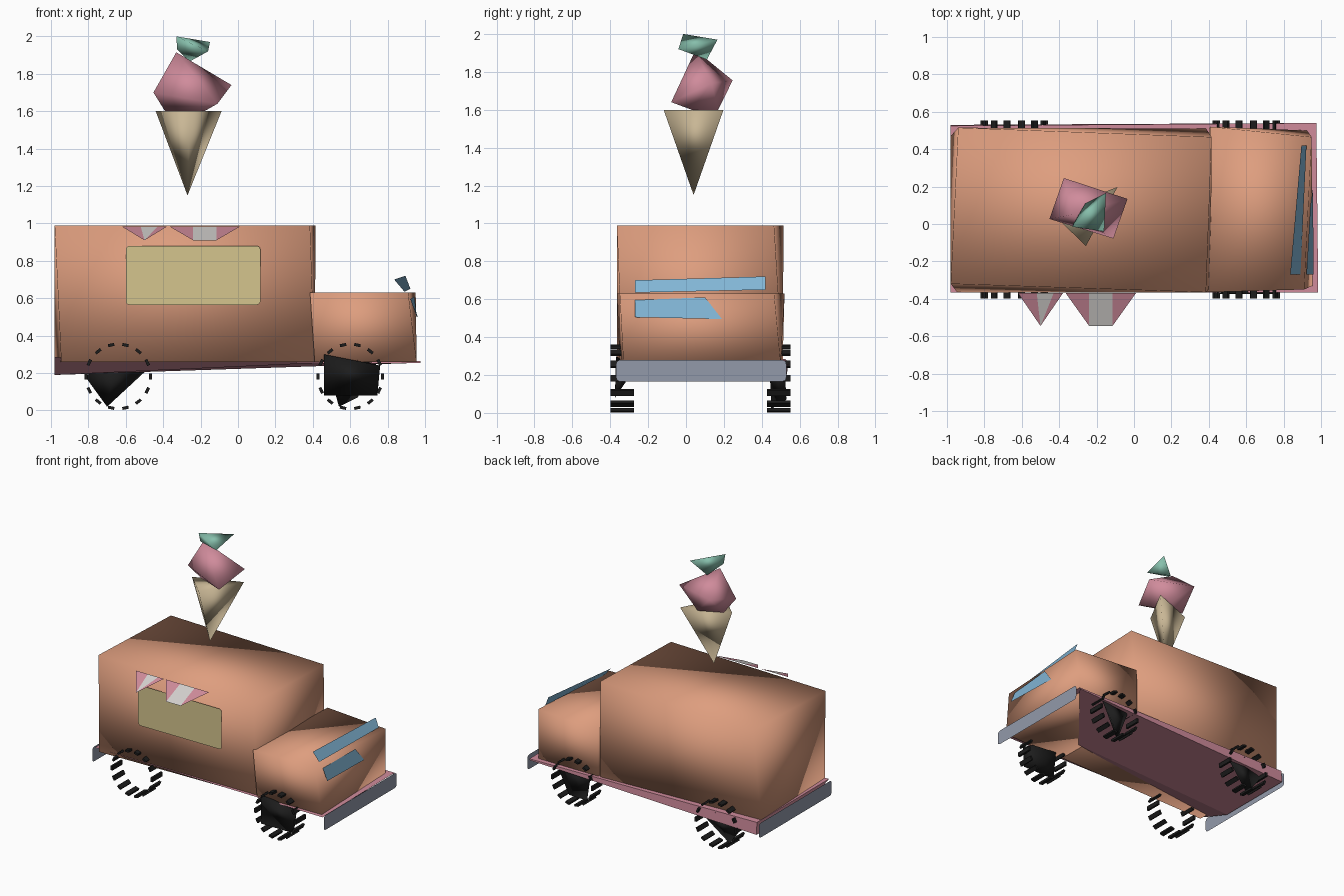
import bpy, bmesh, math
from mathutils import Matrix, Vector

if "Cube" in bpy.data.objects:
    bpy.data.objects.remove(bpy.data.objects["Cube"])


def mat(name, r, g, b):
    m = bpy.data.materials.new(name)
    m.diffuse_color = (r, g, b, 1)
    m.use_nodes = True
    m.node_tree.nodes["Principled BSDF"].inputs["Base Color"].default_value = m.diffuse_color
    return m


ORANGE = mat("peach_paint", .73, .34, .21)
PINK = mat("pink", .63, .26, .33)
GREEN = mat("mint", .24, .52, .41)
TAN = mat("wafer", .58, .47, .30)
YELLOW = mat("window_yellow", .66, .56, .27)
BLUE = mat("glass_blue", .22, .46, .66)
BLACK = mat("tyre_black", .012, .012, .012)
STEEL = mat("bumper_grey", .29, .32, .40)
WHITE = mat("awning_white", .66, .64, .62)


def finish(name, bm, mats, smooth=True):
    me = bpy.data.meshes.new(name)
    bm.to_mesh(me)
    bm.free()
    for m in mats:
        me.materials.append(m)
    for p in me.polygons:
        p.use_smooth = smooth
    ob = bpy.data.objects.new(name, me)
    bpy.context.collection.objects.link(ob)
    return ob


def hull(name, pts, m):
    """Closed lump around a few corner points."""
    bm = bmesh.new()
    vs = [bm.verts.new(p) for p in pts]
    res = bmesh.ops.convex_hull(bm, input=vs)
    bmesh.ops.delete(bm, geom=[v for v in res["geom_interior"] if isinstance(v, bmesh.types.BMVert)],
                     context='VERTS')
    bmesh.ops.recalc_face_normals(bm, faces=bm.faces)
    return finish(name, bm, [m])


def sheet(name, polys, mats, ids=None):
    """Flat polygons, one material index each."""
    bm = bmesh.new()
    for i, poly in enumerate(polys):
        f = bm.faces.new([bm.verts.new(p) for p in poly])
        f.material_index = ids[i] if ids else 0
    return finish(name, bm, mats)


def rounded(u0, u1, v0, v1, r):
    """Outline of a rounded rectangle, counter-clockwise."""
    out = []
    for k, (cu, cv) in enumerate([(u1 - r, v1 - r), (u0 + r, v1 - r), (u0 + r, v0 + r), (u1 - r, v0 + r)]):
        for j in range(4):
            a = math.radians(90 * k + 30 * j)
            out.append((cu + r * math.cos(a), cv + r * math.sin(a)))
    return out


def twisted_box(name, top, bottom, z1, z0, m):
    """Box whose top and bottom outlines differ slightly."""
    bm = bmesh.new()
    t = [bm.verts.new((x, y, z1)) for x, y in top]
    b = [bm.verts.new((x, y, z0)) for x, y in bottom]
    bm.faces.new(t)
    bm.faces.new(b[::-1])
    for i in range(4):
        j = (i + 1) % 4
        bm.faces.new((b[i], b[j], t[j], t[i]))
    bmesh.ops.recalc_face_normals(bm, faces=bm.faces)
    return finish(name, bm, [m])


# van body and cab
twisted_box("van_body", [(-.98, -.32), (.385, -.365), (.415, .465), (-.94, .515)],
            [(-.945, -.365), (.41, -.335), (.385, .51), (-.98, .47)], .99, .26, ORANGE)
twisted_box("cab", [(.385, -.365), (.91, -.35), (.95, .465), (.41, .52)],
            [(.41, -.35), (.955, -.33), (.925, .50), (.40, .51)], .63, .26, ORANGE)

# chassis: flat flange plus a wedge that deepens to the rear
flange = [(-.98, -.365, .285), (.985, -.365, .265), (.975, .54, .265), (-.98, .525, .285)]
low = [(-.98, -.1, .19), (.45, -.1, .255), (.975, .54, .255), (-.98, .53, .19)]
sheet("chassis", [flange, low[::-1], [flange[0], flange[3], low[3], low[0]],
                  [flange[0], low[0], low[1]], [flange[3], flange[2], low[2], low[3]]], [PINK])

# bumpers
for name, x in (("front_bumper", 1), ("rear_bumper", -1)):
    ring = [(x, y, z) for y, z in rounded(-.37, .53, .165, .28, .025)]
    sheet(name, [ring if x > 0 else ring[::-1]], [STEEL])

# serving window
sheet("serving_window", [[(x, -.374, z) for x, z in rounded(-.60, .12, .565, .88, .02)]], [YELLOW])


# awning flaps, sloping down from the wall
def awn(x, t):
    return (x, -.37 - .175 * t, .983 - .073 * t)


sheet("awning", [
    [awn(-.62, 0), awn(-.50, 1), awn(-.52, 0)],
    [awn(-.52, 0), awn(-.50, 1), awn(-.43, 0)],
    [awn(-.43, 0), awn(-.50, 1), awn(-.38, 0)],
    [awn(-.365, 0), awn(-.24, 1), awn(-.24, 0)],
    [awn(-.24, 0), awn(-.24, 1), awn(-.115, 1), awn(-.115, 0)],
    [awn(-.115, 0), awn(-.115, 1), awn(.01, 0)]], [PINK, WHITE], [0, 1, 0, 0, 1, 0])

# windscreen strips
sheet("windscreen", [
    [(.835, -.27, .70), (.89, -.27, .635), (.922, .42, .65), (.895, .42, .72)],
    [(.922, -.27, .595), (.96, -.27, .505), (.957, .19, .495), (.943, .10, .61)]], [BLUE])

# tyre treads: a ring of lugs at each wheel
for cx, where in ((-.64, "rear"), (.60, "front")):
    for cy, side in ((-.337, "near"), (.49, "far")):
        bm = bmesh.new()
        for k in range(14):
            a = 2 * math.pi * k / 14
            d = Vector((math.cos(a), 0, math.sin(a))) * .172
            bmesh.ops.create_cube(bm, size=1, matrix=Matrix.Translation(Vector((cx, cy, .182)) + d)
                                  @ Matrix.Rotation(-a, 4, 'Y') @ Matrix.Diagonal((.016, .125, .034, 1)))
        finish(f"{where}_{side}_tread", bm, [BLACK], False)

# wheel cores
hull("front_near_wheel", [(.46, -.37, .30), (.76, -.37, .24), (.745, -.375, .08), (.46, -.375, .08),
                          (.50, -.30, .26), (.72, -.30, .24), (.60, -.32, .16)], BLACK)
hull("front_far_wheel", [(.47, .50, .27), (.74, .52, .25), (.54, .45, .02), (.64, .53, .07),
                         (.60, .44, .28)], BLACK)
hull("rear_far_wheel", [(-.82, .47, .185), (-.70, .46, .02), (-.50, .50, .205), (-.62, .53, .27),
                        (-.66, .44, .22)], BLACK)

# ice cream: cone, scoop and small top scoop
hull("cone", [(-.27, .04, 1.15), (-.44, .06, 1.60), (-.257, -.118, 1.60), (-.088, .198, 1.60)], TAN)
hull("pink_scoop", [(-.375, .246, 1.755), (-.035, .134, 1.74), (-.11, -.078, 1.64), (-.452, .027, 1.70),
                    (-.33, .05, 1.915), (-.39, .09, 1.60), (-.18, .03, 1.60), (-.22, .17, 1.60)], PINK)
hull("mint_scoop", [(-.15, .166, 1.97), (-.16, -.04, 1.92), (-.33, -.015, 2.0), (-.325, .0, 1.93),
                    (-.26, .11, 1.865)], GREEN)
